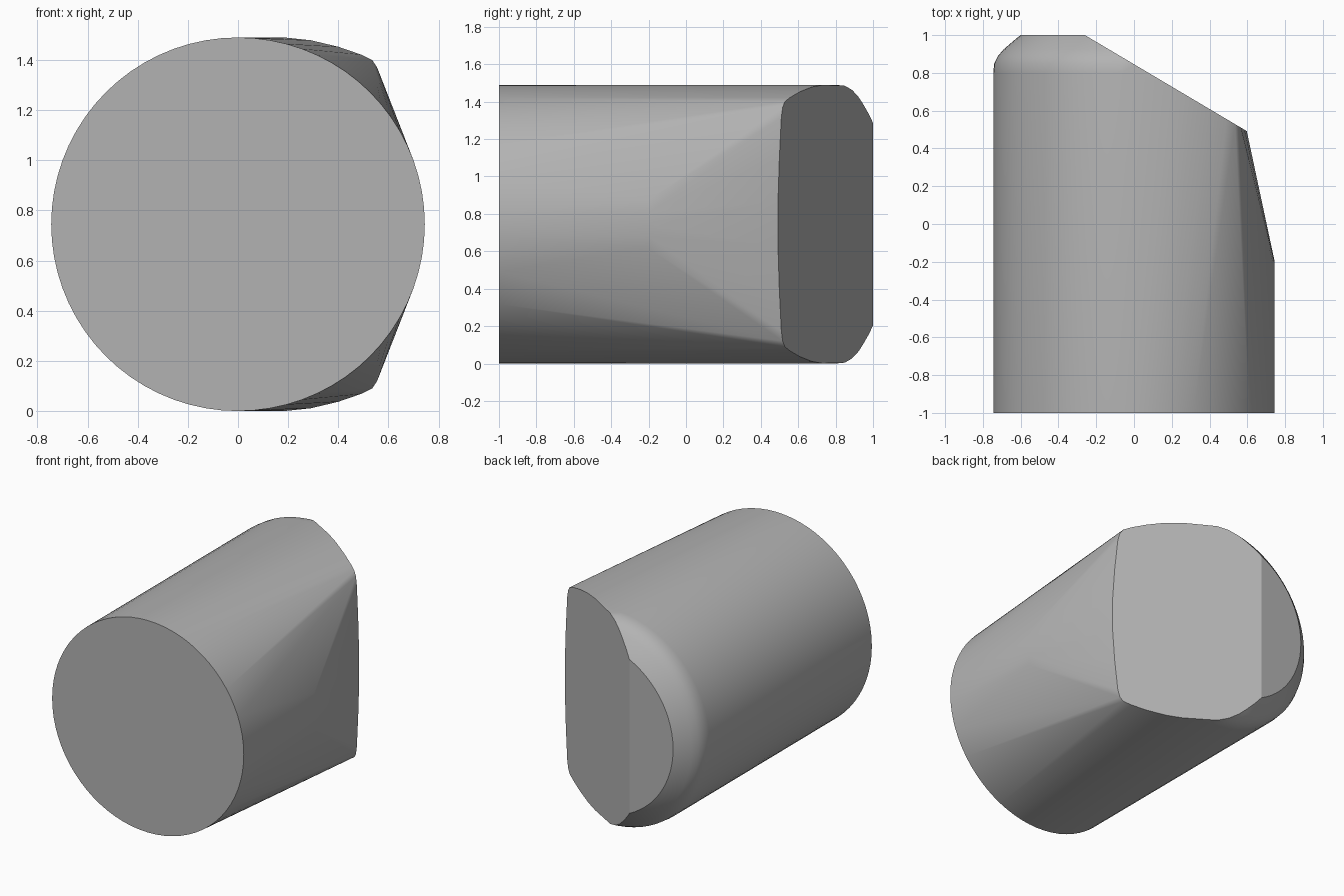
import bpy, bmesh, math
from mathutils import Vector

cube = bpy.data.objects.get("Cube")
if cube:
    bpy.data.objects.remove(cube, do_unlink=True)

R, SEGS = 0.745, 72
SLOPE = 0.593            # slanted face: y = 1 - SLOPE * (x + 0.26)


def slant_y(x):
    return 1 - SLOPE * (x + 0.26)


def hull(bm):
    """Replace loose points by their convex hull with merged flat faces."""
    bmesh.ops.remove_doubles(bm, verts=bm.verts, dist=0.0005)
    res = bmesh.ops.convex_hull(bm, input=bm.verts)
    junk = [g for g in res["geom_interior"] + res["geom_unused"]
            if isinstance(g, bmesh.types.BMVert) and g.is_valid]
    bmesh.ops.delete(bm, geom=list(set(junk)), context='VERTS')
    bmesh.ops.dissolve_limit(bm, angle_limit=math.radians(0.3),
                             verts=bm.verts, edges=bm.edges)
    bmesh.ops.recalc_face_normals(bm, faces=bm.faces)


# Round barrel with a softened back rim, as (radius, y) rings
profile = [(R, -1), (R, 0.80), (0.74, 0.85), (0.72, 0.89),
           (0.69, 0.925), (0.62, 0.985), (0.60, 1.0)]
barrel = bmesh.new()
for r, y in profile:
    for i in range(SEGS):
        a = 2 * math.pi * i / SEGS
        barrel.verts.new((r * math.cos(a), y, R + r * math.sin(a)))
hull(barrel)

# Slice the barrel along the slanted plane
bmesh.ops.bisect_plane(barrel, geom=barrel.verts[:] + barrel.edges[:] + barrel.faces[:],
                       plane_co=(-0.26, 1, 0), plane_no=(SLOPE, 1, 0), clear_outer=True)
points = [v.co.copy() for v in barrel.verts if v.co.x < 0.12 or v.co.y < -0.9]
barrel.free()

# Squarer outline on the right of the slanted face, as (x, height above axis)
outline = [(0.195, 0.744), (0.29, 0.734), (0.40, 0.708), (0.49, 0.677),
           (0.535, 0.655), (0.555, 0.625), (0.567, 0.57), (0.585, 0.35), (0.597, 0.12)]
for x, h in outline:
    for s in (1, -1):
        points.append(Vector((x, slant_y(x), R + s * h)))

# End of the straight barrel where the side facet begins
for deg in (-10, -5, 0, 5, 10):
    a = math.radians(deg)
    points.append(Vector((R * math.cos(a), -0.2, R + R * math.sin(a))))

bm = bmesh.new()
for p in points:
    bm.verts.new(p)
hull(bm)
mesh = bpy.data.meshes.new("angled_plug")
bm.to_mesh(mesh)
bm.free()
body = bpy.data.objects.new("angled_plug", mesh)
bpy.context.collection.objects.link(body)

# Plain grey material
grey = bpy.data.materials.new("plain grey")
grey.use_nodes = True
colour = (0.45, 0.45, 0.45, 1)
grey.diffuse_color = colour
grey.node_tree.nodes["Principled BSDF"].inputs["Base Color"].default_value = colour
mesh.materials.append(grey)

# Smooth sides with crisp end faces
bpy.ops.object.select_all(action='DESELECT')
body.select_set(True)
bpy.context.view_layer.objects.active = body
bpy.ops.object.shade_smooth_by_angle(angle=math.radians(28))
